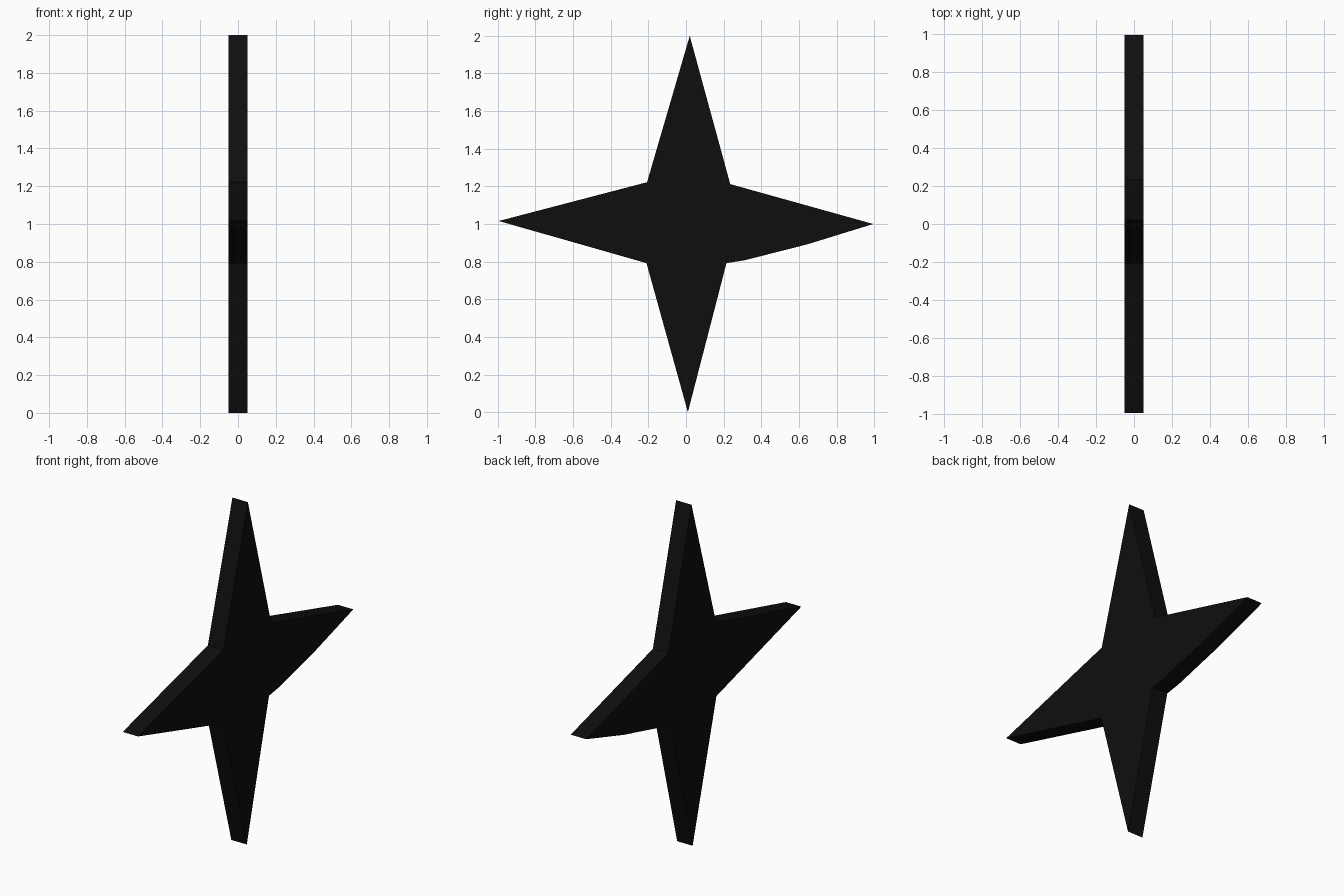
import bpy, bmesh

if "Cube" in bpy.data.objects:
    bpy.data.objects.remove(bpy.data.objects["Cube"])

HALF_THICKNESS = 0.05

# Star outline in (y, z): tips alternate with inner notches
outline = [
    (0.02, 2.0), (0.235, 1.212),
    (0.995, 1.0), (0.645, 0.892), (0.31, 0.807), (0.215, 0.792),
    (0.01, 0.0), (-0.21, 0.792),
    (-0.995, 1.016), (-0.207, 1.222),
]

black = bpy.data.materials.new("black")
black.diffuse_color = (0.0045, 0.0045, 0.0045, 1)
black.use_nodes = True
black.node_tree.nodes["Principled BSDF"].inputs["Base Color"].default_value = black.diffuse_color

# Flat star plate: one face extruded along x
bm = bmesh.new()
face = bm.faces.new([bm.verts.new((-HALF_THICKNESS, y, z)) for y, z in outline])
ext = bmesh.ops.extrude_face_region(bm, geom=[face], use_keep_orig=True)
verts = [g for g in ext["geom"] if isinstance(g, bmesh.types.BMVert)]
bmesh.ops.translate(bm, vec=(2 * HALF_THICKNESS, 0, 0), verts=verts)
bmesh.ops.recalc_face_normals(bm, faces=bm.faces)

mesh = bpy.data.meshes.new("four_point_star")
bm.to_mesh(mesh)
bm.free()
mesh.materials.append(black)
star = bpy.data.objects.new("four_point_star", mesh)
bpy.context.collection.objects.link(star)
